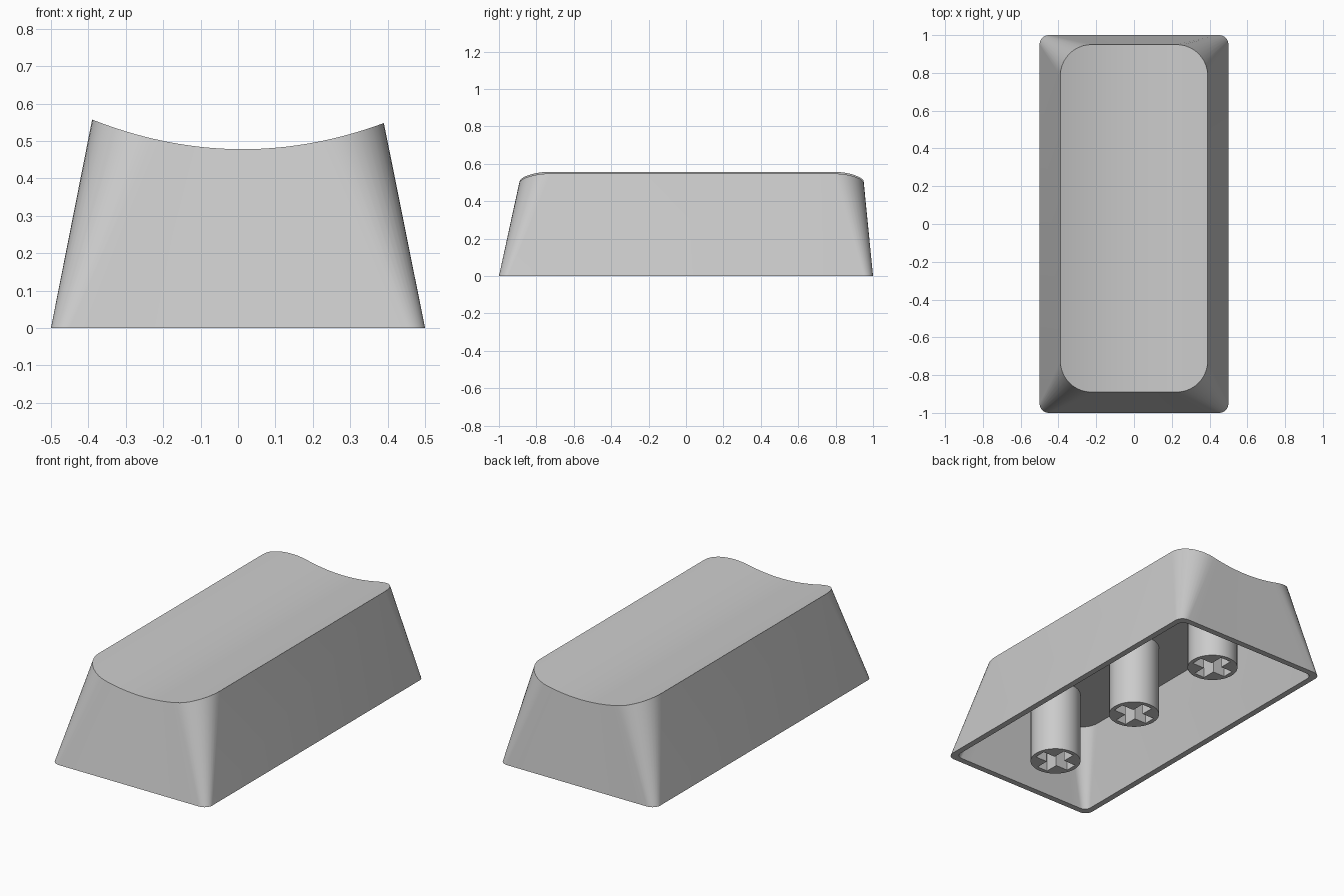
import bpy
import bmesh
from math import sin, cos, pi, radians

if "Cube" in bpy.data.objects:
    bpy.data.objects.remove(bpy.data.objects["Cube"], do_unlink=True)

grey = bpy.data.materials.new("plain grey plastic")
grey.use_nodes = True
grey.diffuse_color = (0.6, 0.6, 0.6, 1)
grey.node_tree.nodes["Principled BSDF"].inputs["Base Color"].default_value = (0.6, 0.6, 0.6, 1)

CORNER, SPAN = 10, 14   # segments per corner and across each end


def finish(bm, name):
    bmesh.ops.recalc_face_normals(bm, faces=bm.faces)
    mesh = bpy.data.meshes.new(name)
    bm.to_mesh(mesh)
    bm.free()
    mesh.materials.append(grey)
    obj = bpy.data.objects.new(name, mesh)
    bpy.context.collection.objects.link(obj)
    bpy.ops.object.select_all(action="DESELECT")
    obj.select_set(True)
    bpy.context.view_layer.objects.active = obj
    bpy.ops.object.shade_smooth_by_angle(angle=radians(30))
    return obj


def ring(bm, half_x, front, back, radius, height):
    """Rounded rectangle: front points left to right, then back points right to left."""
    flat = half_x - radius
    arc = [(radius * sin(pi / 2 * i / CORNER), radius * (1 - cos(pi / 2 * i / CORNER)))
           for i in range(CORNER + 1)]
    half = [(-flat - dx, dy) for dx, dy in reversed(arc)]
    half += [(flat * (2 * i / SPAN - 1), 0) for i in range(1, SPAN)]
    half += [(flat + dx, dy) for dx, dy in arc]
    points = [(x, front + dy) for x, dy in half]
    points += [(x, back - dy) for x, dy in reversed(half)]
    return [bm.verts.new((x, y, height(x))) for x, y in points]


def bridge(bm, a, b):
    for i in range(len(a)):
        j = (i + 1) % len(a)
        bm.faces.new((a[i], a[j], b[j], b[i]))


def strips(bm, loop):
    """Close a ring with strips running front to back."""
    n = len(loop)
    for i in range(n // 2 - 1):
        bm.faces.new((loop[i], loop[i + 1], loop[n - 2 - i], loop[n - 1 - i]))


def dish(x):
    return 0.478 + 0.49 * x * x - 0.012 * x


# Hollow tapered shell with a scooped top
bm = bmesh.new()
outer_base = ring(bm, 0.5, -1, 1, 0.05, lambda x: 0)
outer_top = ring(bm, 0.39, -0.89, 0.95, 0.165, dish)
inner_base = ring(bm, 0.465, -0.965, 0.965, 0.04, lambda x: 0)
inner_top = ring(bm, 0.378, -0.872, 0.923, 0.11, lambda x: 0.43)
bridge(bm, outer_base, outer_top)
bridge(bm, outer_base, inner_base)
bridge(bm, inner_base, inner_top)
strips(bm, outer_top)
strips(bm, inner_top)
finish(bm, "cap_shell")


def stem(name, y):
    """Round post with a cross-shaped socket in its lower end."""
    bm = bmesh.new()
    low, high, depth, sides = 0.01, 0.44, 0.2, 40
    arm, slot = 0.112, 0.034
    circle = [(0.137 * cos(2 * pi * i / sides), 0.137 * sin(2 * pi * i / sides))
              for i in range(sides)]
    cross = []
    for c, s in ((1, 0), (0, 1), (-1, 0), (0, -1)):
        for u, v in ((arm, -slot), (arm, slot), (slot, slot)):
            cross.append((u * c - v * s, u * s + v * c))

    def loop(points, z):
        return [bm.verts.new((px, y + py, z)) for px, py in points]

    wall_low, wall_high = loop(circle, low), loop(circle, high)
    slot_low, slot_high = loop(cross, low), loop(cross, low + depth)
    bridge(bm, wall_low, wall_high)
    bridge(bm, slot_low, slot_high)
    bm.faces.new(wall_high)
    bm.faces.new(slot_high)
    rim = [bm.edges.get((r[i - 1], r[i])) for r in (wall_low, slot_low) for i in range(len(r))]
    bmesh.ops.triangle_fill(bm, edges=rim, use_beauty=True)
    finish(bm, name)


# Three stems along the centre line
for name, y in (("front_stem", -0.67), ("middle_stem", 0), ("back_stem", 0.67)):
    stem(name, y)
